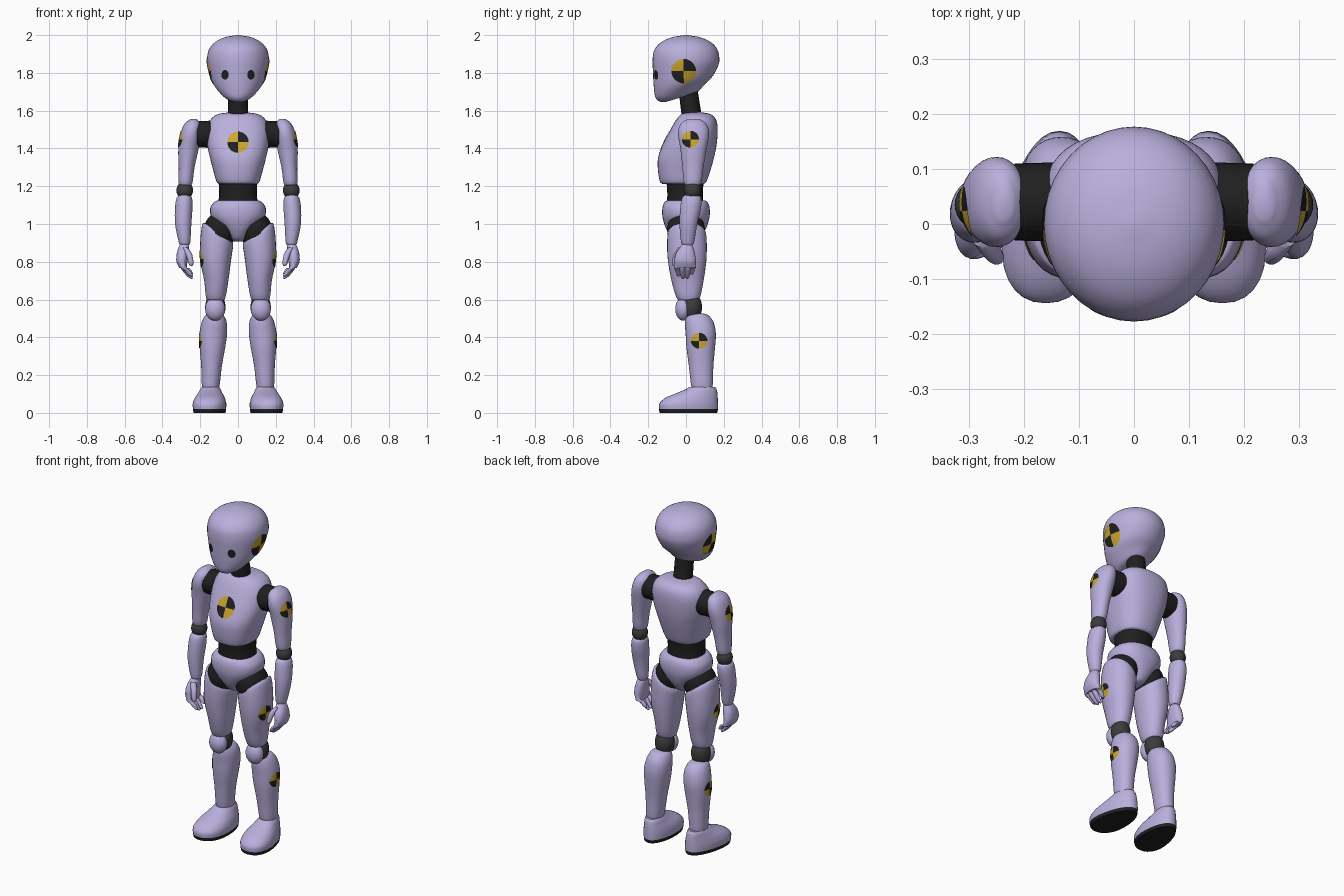
import bpy, bmesh, math
from mathutils import Vector, Matrix
from mathutils.bvhtree import BVHTree

cube = bpy.data.objects.get("Cube")
if cube:
    bpy.data.objects.remove(cube, do_unlink=True)


def material(name, rgb):
    m = bpy.data.materials.new(name)
    m.use_nodes = True
    m.diffuse_color = (*rgb, 1)
    bsdf = next(n for n in m.node_tree.nodes if n.type == 'BSDF_PRINCIPLED')
    bsdf.inputs["Base Color"].default_value = (*rgb, 1)
    return m


LILAC = material("lilac_shell", (0.49, 0.43, 0.72))
BLACK = material("black_rubber", (0.014, 0.014, 0.014))
GREY = material("grey_joint", (0.045, 0.045, 0.045))
YELLOW = material("yellow_marker", (0.60, 0.38, 0.03))


def finish(bm, name, mats, mirror, recalc=True):
    if recalc:
        bmesh.ops.recalc_face_normals(bm, faces=bm.faces)
    mesh = bpy.data.meshes.new(name)
    bm.to_mesh(mesh)
    bm.free()
    for m in mats:
        mesh.materials.append(m)
    mesh.shade_smooth()
    mesh.set_sharp_from_angle(angle=math.radians(50))
    ob = bpy.data.objects.new(name, mesh)
    bpy.context.collection.objects.link(ob)
    if mirror:
        mod = ob.modifiers.new("Mirror", 'MIRROR')
        mod.use_mirror_merge = False
    return ob


def smooth_rings(rings, steps=4):
    """Spline through the key sections, spaced by distance."""
    pts = [tuple(r) + (0,) * (7 - len(r)) for r in rings]
    t = [0]
    for a, b in zip(pts, pts[1:]):
        t.append(t[-1] + math.dist(a[:5], b[:5]))
    tan = []
    for i in range(len(pts)):
        a, b = max(i - 1, 0), min(i + 1, len(pts) - 1)
        tan.append([(q - p) / (t[b] - t[a]) for p, q in zip(pts[a], pts[b])])
    out = [pts[0]]
    for i in range(len(pts) - 1):
        h = t[i + 1] - t[i]
        for k in range(1, steps + 1):
            s = k / steps
            c = (2*s**3 - 3*s*s + 1, (s**3 - 2*s*s + s) * h, 3*s*s - 2*s**3, (s**3 - s*s) * h)
            out.append([c[0]*p + c[1]*m + c[2]*q + c[3]*n for p, m, q, n
                        in zip(pts[i], tan[i], pts[i + 1], tan[i + 1])])
    return out


def loft(name, rings, mat=LILAC, mirror=False, power=2.0, segs=32, taper=0, skew=0):
    """Skin over sections (x, y, z, rx, ry, slope along x, slope along y)."""
    bm = bmesh.new()
    rows = []
    for x, y, z, rx, ry, sx, sy in smooth_rings(rings):
        row = []
        for k in range(segs):
            a = math.tau * k / segs
            c, s = math.cos(a), math.sin(a)
            dx = rx * math.copysign(abs(c) ** (2 / power), c)
            dy = ry * math.copysign(abs(s) ** (2 / power), s)
            dx *= 1 - taper * dy
            row.append(bm.verts.new((x + dx + skew * dy, y + dy, z + sx*dx + sy*dy)))
        rows.append(row)
    for a, b in zip(rows, rows[1:]):
        for k in range(segs):
            n = (k + 1) % segs
            bm.faces.new((a[k], a[n], b[n], b[k]))
    bm.faces.new(rows[0][::-1])
    bm.faces.new(rows[-1])
    return finish(bm, name, [mat], mirror)


def ellipsoid(name, loc, radii, mat, mirror=True):
    bm = bmesh.new()
    mtx = Matrix.Translation(loc) @ Matrix.Diagonal((*radii, 1))
    bmesh.ops.create_uvsphere(bm, u_segments=28, v_segments=16, radius=1, matrix=mtx)
    return finish(bm, name, [mat], mirror)


def decal(name, target, centre, side, size, mirror=True, quarters=True):
    """Thin round plate laid onto a surface, from the front or the side."""
    me = target.data
    tree = BVHTree.FromPolygons([v.co for v in me.vertices], [p.vertices for p in me.polygons])
    u_axis, out = (Vector((0, 1, 0)), Vector((1, 0, 0))) if side else (Vector((1, 0, 0)), Vector((0, -1, 0)))
    bm = bmesh.new()
    bmesh.ops.create_grid(bm, x_segments=14, y_segments=14, size=1)
    for f in bm.faces:
        c = f.calc_center_median()
        f.material_index = int(quarters and c.x * c.y < 0)
    for v in bm.verts:
        u, w = v.co.x, v.co.y
        p = Vector(centre) + u_axis * size[0] * u * math.sqrt(1 - w*w/2)
        p.z += size[1] * w * math.sqrt(1 - u*u/2)
        hit, normal, _, _ = tree.ray_cast(p + out, -out)
        if hit is None:
            hit, normal, _, _ = tree.find_nearest(p + out * 0.2)
        v.co = hit + normal * 0.003
    return finish(bm, name, [BLACK, YELLOW], mirror, recalc=False)


# Head, eyes and neck
head = loft("head", [
    (0, -.03, 1.67, .015, .02, 0, .3), (0, -.03, 1.672, .06, .09, 0, .3),
    (0, -.03, 1.70, .095, .128, 0, .3), (0, -.015, 1.75, .135, .155, 0, .2),
    (0, -.003, 1.82, .157, .172, 0, .08), (0, 0, 1.87, .164, .177), (0, 0, 1.92, .155, .168),
    (0, 0, 1.96, .125, .135), (0, 0, 1.987, .075, .08), (0, 0, 2.0, .01, .01)], segs=40)
decal("eyes", head, (.067, 0, 1.79), False, (.019, .025), quarters=False)
loft("neck", [(0, .035, 1.54, .056, .054), (0, .022, 1.63, .053, .052), (0, .01, 1.72, .053, .05)], BLACK)

# Trunk
chest = loft("chest", [
    (0, -.015, 1.212, .10, .11), (0, -.015, 1.222, .113, .122), (0, -.01, 1.28, .13, .138),
    (0, 0, 1.35, .148, .148), (0, .02, 1.42, .163, .142), (0, .043, 1.50, .165, .125),
    (0, .053, 1.55, .148, .107), (0, .053, 1.58, .11, .08), (0, .05, 1.592, .04, .03)],
    power=2.4, segs=40)
loft("waist", [(0, -.005, 1.09, .108, .098), (0, -.005, 1.16, .10, .094), (0, -.005, 1.24, .104, .10)],
     BLACK, power=2.3)
loft("pelvis", [
    (0, 0, .908, .025, .04), (0, 0, .92, .04, .07), (0, 0, .96, .074, .098),
    (0, 0, 1.0, .112, .115), (0, 0, 1.04, .143, .125), (0, 0, 1.085, .147, .125),
    (0, 0, 1.115, .128, .115), (0, 0, 1.125, .11, .10)], power=2.3)

# Legs
loft("hip_joints", [(.107, 0, .94, .074, .097, .65), (.09, 0, .975, .074, .1, .65),
                    (.075, 0, 1.0, .07, .095, .65)], BLACK, True)
thigh = loft("thighs", [
    (.118, .012, .592, .035, .04), (.118, .012, .605, .05, .06), (.115, .008, .70, .064, .085),
    (.118, .006, .80, .08, .101), (.115, .005, .88, .085, .105, .3),
    (.107, .005, .95, .08, .1, .65), (.105, .005, .963, .06, .08, .65)], mirror=True, power=2.15)
ellipsoid("knee_joints", (.12, .03, .56), (.054, .055, .075), GREY)
ellipsoid("kneecaps", (.121, -.015, .55), (.053, .042, .062), LILAC)
shin = loft("shins", [
    (.145, .085, .115, .036, .045), (.145, .085, .128, .045, .055), (.14, .08, .25, .055, .065),
    (.135, .078, .35, .068, .076), (.131, .078, .42, .073, .08), (.126, .07, .48, .066, .076),
    (.125, .06, .517, .048, .058), (.125, .06, .527, .02, .03)], mirror=True, power=2.1)

# Feet with dark soles
foot = loft("feet", [
    (.148, .013, 0, .082, .152), (.148, .013, .02, .085, .156), (.148, .014, .05, .086, .155),
    (.147, .03, .08, .077, .138), (.146, .058, .105, .063, .108),
    (.145, .08, .125, .053, .082), (.145, .086, .138, .045, .068)],
    mirror=True, power=2.2, taper=1.2, skew=-.08)
foot.data.materials.append(BLACK)
for p in foot.data.polygons:
    p.material_index = int(p.center.z < .02)

# Arms
bm = bmesh.new()
bmesh.ops.create_cone(bm, cap_ends=True, segments=32, radius1=.072, radius2=.07, depth=.075,
                      matrix=Matrix.Translation((.18, .04, 1.475)) @ Matrix.Rotation(math.pi / 2, 4, 'Y'))
finish(bm, "shoulder_joints", [BLACK], True)
upper_arm = loft("upper_arms", [
    (.278, .035, 1.2, .025, .03), (.278, .035, 1.215, .036, .045), (.272, .037, 1.30, .042, .056),
    (.262, .04, 1.40, .054, .07), (.25, .04, 1.48, .054, .082),
    (.24, .04, 1.53, .043, .068), (.236, .04, 1.557, .015, .03)], mirror=True, power=2.1)
ellipsoid("elbow_joints", (.282, .035, 1.178), (.044, .045, .048), GREY)
loft("forearms", [
    (.283, .008, .888, .024, .026), (.283, .008, .90, .03, .034), (.29, .013, 1.0, .043, .047),
    (.287, .025, 1.09, .046, .055), (.284, .03, 1.14, .04, .05), (.284, .03, 1.153, .025, .035)], mirror=True)

# Hands
loft("palms", [
    (.284, .006, .9, .018, .02), (.286, .004, .882, .026, .032), (.293, -.003, .845, .031, .05),
    (.297, -.005, .80, .029, .057), (.292, -.005, .768, .02, .05)], mirror=True, power=2.2)
for i, finger in enumerate(("index", "middle", "ring", "little")):
    y = -.049 + i * .029
    tip = .72 + (.012 if i in (0, 3) else 0) + (.01 if i == 3 else 0)
    loft(finger + "_fingers", [
        (.296, y, .81, .014, .014), (.289, y, .77, .016, .015), (.27, y * .9, tip + .022, .016, .014),
        (.25, y * .8, tip - .004, .011, .01), (.245, y * .8, tip - .01, .003, .003)], mirror=True, segs=14)
loft("thumbs", [
    (.28, -.025, .875, .014, .016), (.262, -.045, .845, .017, .018), (.252, -.058, .81, .015, .015),
    (.248, -.062, .785, .011, .011), (.247, -.062, .777, .003, .003)], mirror=True, segs=14)

# Quartered round markers
decal("chest_marker", chest, (0, 0, 1.432), False, (.056, .056), mirror=False)
decal("head_markers", head, (0, -.012, 1.81), True, (.064, .064))
decal("shoulder_markers", upper_arm, (0, .024, 1.448), True, (.044, .044))
decal("thigh_markers", thigh, (0, -.02, .815), True, (.044, .044))
decal("shin_markers", shin, (0, .07, .382), True, (.042, .042))
